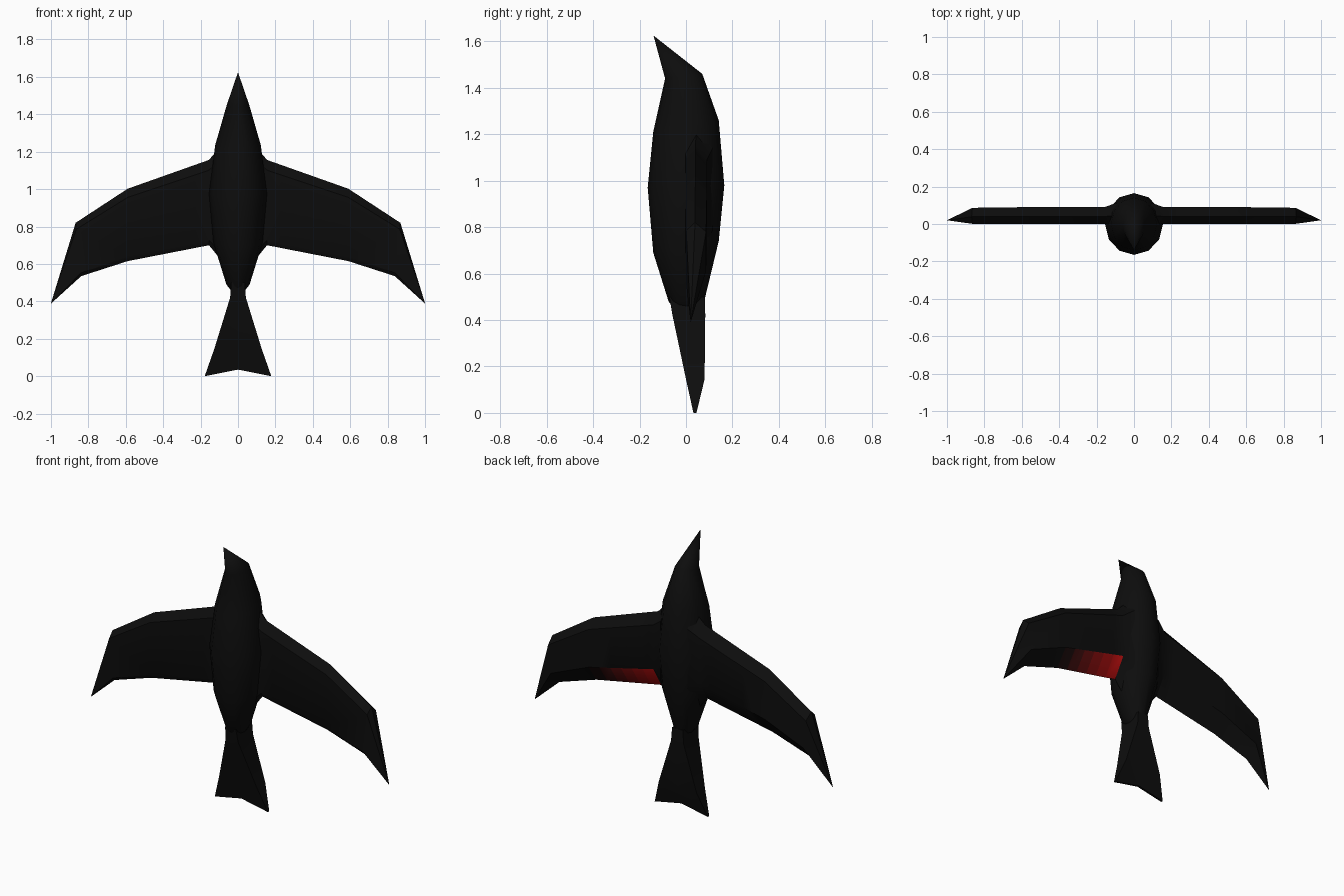
import bpy, bmesh
from math import sin, cos, pi, radians

if "Cube" in bpy.data.objects:
    bpy.data.objects.remove(bpy.data.objects["Cube"])


def material(name, r, g, b):
    m = bpy.data.materials.new(name)
    m.diffuse_color = (r, g, b, 1)
    m.use_nodes = True
    m.node_tree.nodes["Principled BSDF"].inputs["Base Color"].default_value = m.diffuse_color
    return m


BLACK = material("black", 0.004, 0.004, 0.004)
REDS = [material("red_%d" % i, r, 0.004, 0.004)
        for i, r in enumerate((0.42, 0.32, 0.21, 0.11, 0.045, 0.012))]


def loft(name, rings, mats=(BLACK,), pick=None, angle=35):
    """Skin a list of rings; pick(ring, side) returns a material index."""
    bm = bmesh.new()
    rows = [[bm.verts.new(p) for p in ring] for ring in rings]
    n = len(rows[0])
    for i in range(len(rows) - 1):
        for j in range(n):
            k = (j + 1) % n
            f = bm.faces.new((rows[i][j], rows[i][k], rows[i + 1][k], rows[i + 1][j]))
            if pick:
                f.material_index = pick(i, j)
    bm.faces.new(rows[0])
    bm.faces.new(rows[-1])
    bmesh.ops.remove_doubles(bm, verts=bm.verts, dist=0.0005)
    bmesh.ops.recalc_face_normals(bm, faces=bm.faces)
    me = bpy.data.meshes.new(name)
    bm.to_mesh(me)
    bm.free()
    for m in mats:
        me.materials.append(m)
    ob = bpy.data.objects.new(name, me)
    bpy.context.collection.objects.link(ob)
    bpy.ops.object.select_all(action='DESELECT')
    ob.select_set(True)
    bpy.context.view_layer.objects.active = ob
    bpy.ops.object.shade_smooth_by_angle(angle=radians(angle))
    return ob


# Body with beak: z, y centre, x radius, y radius, tilt of the ring
BODY = [(0.455, 0.005, 0.035, 0.06, 0.0),
        (0.49, 0.004, 0.062, 0.079, 0.01),
        (0.715, 0.0, 0.132, 0.141, 0.025),
        (0.975, 0.0, 0.155, 0.165, 0.005),
        (1.235, 0.0, 0.122, 0.141, 0.025),
        (1.45, -0.01, 0.06, 0.08, 0.01),
        (1.625, -0.14, 0.0001, 0.0001, 0.0)]
loft("body", [[(rx * sin(a), yc + ry * cos(a), z + t * cos(a))
               for a in (2 * pi * i / 12 for i in range(12))]
              for z, yc, rx, ry, t in BODY])

# Wing stations: leading x, leading z, trailing x, trailing z, thickness factor
ROOT, ELBOW = (0.158, 1.155, 0.155, 0.70, 1), (0.59, 1.002, 0.59, 0.615, 1)
BANDS = [tuple(a + (b - a) * i / 6 for a, b in zip(ROOT, ELBOW)) for i in range(7)]
WING = ([(0.09, 1.225, 0.09, 0.62, 1.35)] + BANDS +
        [(0.868, 0.82, 0.838, 0.535, 0.95), (1.0, 0.39, 0.999, 0.389, 0.001)])
# Section: y and fraction of chord from the trailing edge
SECTION = [(0.04, 1.0), (0.09, 0.86), (0.09, 0.27), (0.015, 0.0), (0.0, 0.06), (0.0, 0.88)]


def wing(name, side, mats, pick):
    rings = [[(side * (xt + (xl - xt) * f), 0.02 + (y - 0.02) * k, zt + (zl - zt) * f)
              for y, f in SECTION] for xl, zl, xt, zt, k in WING]
    loft(name, rings, mats, pick)


# The right wing carries a red patch fading outward on its rear trailing edge
wing("right_wing", 1, [BLACK] + REDS,
     lambda i, j: i if j == 2 and 1 <= i <= 6 else 0)
wing("left_wing", -1, [BLACK], None)

# Tail: z, half width, front y, back y, notch height in the middle
TAIL = [(0.50, 0.036, -0.072, 0.082, 0), (0.42, 0.042, -0.058, 0.083, 0),
        (0.145, 0.127, 0.0, 0.08, 0.01), (0.0, 0.178, 0.032, 0.045, 0.035)]
loft("tail", [[(-w, a, z), (0, a, z + n), (w, a, z), (w, b, z), (0, b, z + n), (-w, b, z)]
              for z, w, a, b, n in TAIL])
